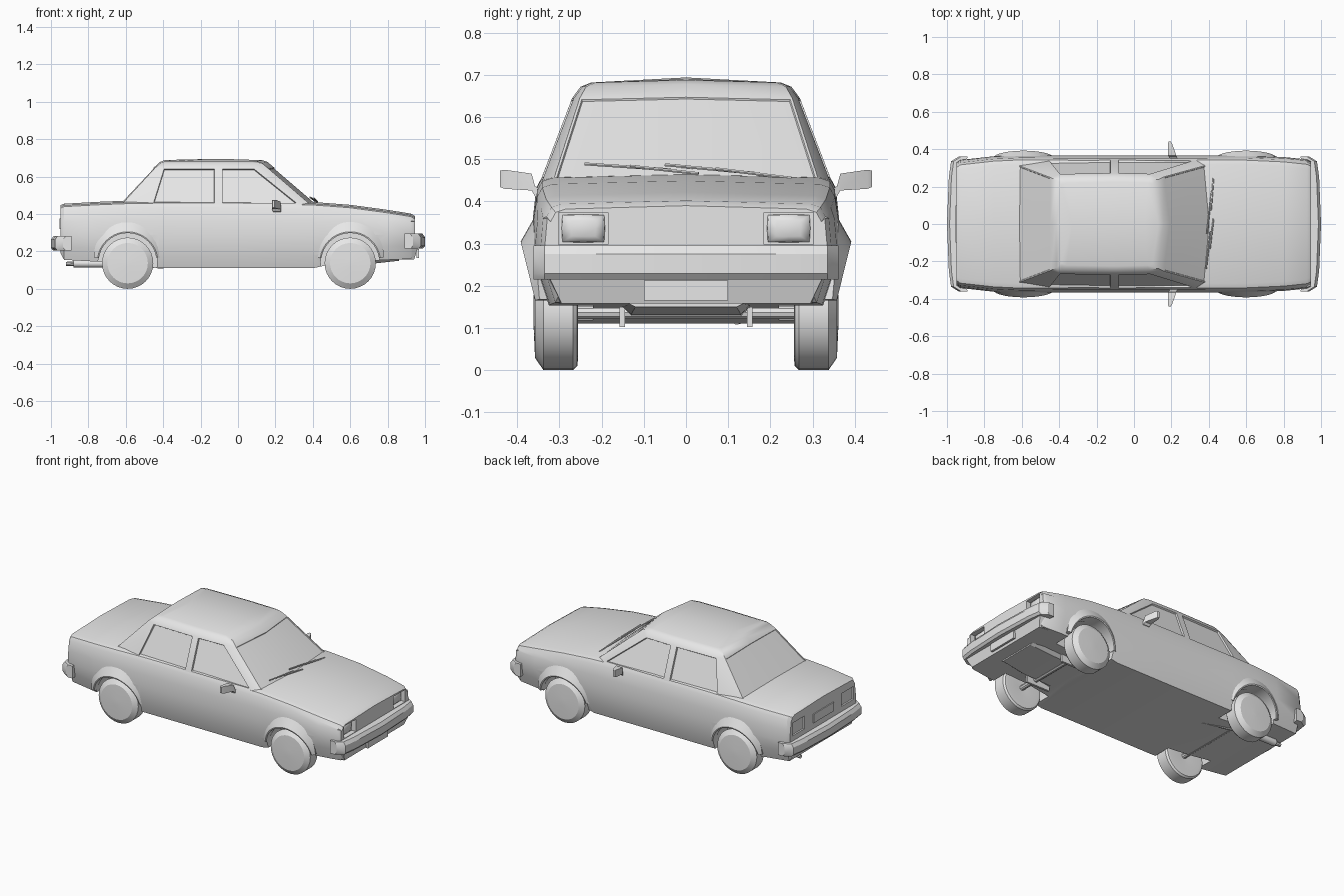
import bpy, bmesh, math
from mathutils import Vector

if "Cube" in bpy.data.objects:
    bpy.data.objects.remove(bpy.data.objects["Cube"])

grey = bpy.data.materials.new("plain_grey")
grey.diffuse_color = (0.8, 0.8, 0.8, 1)
grey.use_nodes = True
grey.node_tree.nodes["Principled BSDF"].inputs["Base Color"].default_value = grey.diffuse_color


def finish(name, bm, angle=32):
    me = bpy.data.meshes.new(name)
    bmesh.ops.recalc_face_normals(bm, faces=bm.faces)
    bm.to_mesh(me)
    bm.free()
    ob = bpy.data.objects.new(name, me)
    bpy.context.collection.objects.link(ob)
    me.materials.append(grey)
    shade(ob, angle)
    return ob


def shade(ob, angle=32):
    bpy.ops.object.select_all(action='DESELECT')
    ob.select_set(True)
    bpy.context.view_layer.objects.active = ob
    bpy.ops.object.shade_smooth_by_angle(angle=math.radians(angle))


def rings(bm, rows):
    """Closed rings of points joined into a tube."""
    vs = [[bm.verts.new(p) for p in r] for r in rows]
    n = len(rows[0])
    fs = [[bm.faces.new((a[i], a[(i + 1) % n], b[(i + 1) % n], b[i])) for i in range(n)]
          for a, b in zip(vs, vs[1:])]
    return vs, fs


def loft(name, rows, angle=32):
    bm = bmesh.new()
    vs, _ = rings(bm, rows)
    bm.faces.new(vs[0])
    bm.faces.new(vs[-1])
    return finish(name, bm, angle)


def box(name, x0, x1, y0, y1, z0, z1):
    return loft(name, [[(x, y0, z0), (x, y1, z0), (x, y1, z1), (x, y0, z1)] for x in (x0, x1)])


def rod(name, a, b, r, n=10, r2=None):
    a, b = Vector(a), Vector(b)
    q = (b - a).to_track_quat('Z', 'Y')
    return loft(name, [[p + q @ Vector((s * math.cos(t * math.tau / n), s * math.sin(t * math.tau / n), 0))
                        for t in range(n)] for p, s in ((a, r), (b, r2 or r))])


# Lower body: x, bottom z, deck z, half width
stations = [(-.948, .19, .440, .328), (-.93, .155, .447, .342), (-.75, .145, .457, .362),
            (-.60, .125, .463, .369), (-.42, .11, .466, .367), (0, .11, .466, .366),
            (.40, .11, .456, .367), (.47, .125, .451, .367), (.60, .145, .441, .367),
            (.80, .155, .414, .358), (.925, .16, .394, .345), (.945, .18, .382, .335)]
rows = []
for x, zb, zt, w in stations:
    half = [(w - .035, zb), (w - .012, zb + .07), (w, .29), (w - .006, .36),
            (w - .014, zt - .03), (w - .026, zt - .008), (w - .05, zt)]
    rows.append([(x, 0, zb)] + [(x, y, z) for y, z in half] + [(x, 0, zt + .008)]
                + [(x, -y, z) for y, z in reversed(half)])
body = loft("body", rows)

# Wheel wells, lamp recesses
cutters = []
for s in (1, -1):
    for x in (-.59, .6):
        cutters.append(rod("well_cutter", (x, s * .22, .143), (x, s * .5, .143), .158, 40))
    y0, y1 = sorted((s * .185, s * .302))
    cutters.append(box("headlight_cutter", .915, 1.1, y0, y1, .298, .374))
    cutters.append(box("tail_light_cutter", -1.1, -.938, y0, y1, .315, .395))
for c in cutters:
    c.hide_render = True
    m = body.modifiers.new("cut", 'BOOLEAN')
    m.operation, m.solver, m.object = 'DIFFERENCE', 'EXACT', c
dg = bpy.context.evaluated_depsgraph_get()
cut = bpy.data.meshes.new_from_object(body.evaluated_get(dg))
body.modifiers.clear()
body.data = cut
for c in cutters:
    bpy.data.objects.remove(c)
shade(body)

# Cabin: z, side y, column x positions, rear and front corner y, rear and front centre x
levels = [(.420, .352, (-.65, -.47, -.12, -.09, .36, .43), .335, .325, -.65, .46),
          (.452, .344, (-.622, -.46, -.12, -.09, .33, .385), .315, .314, -.628, .415),
          (.645, .270, (-.445, -.40, -.12, -.09, .09, .16), .248, .252, -.447, .19),
          (.672, .250, (-.415, -.385, -.12, -.09, .085, .128), .235, .237, -.417, .158),
          (.682, .225, (-.39, -.36, -.12, -.09, .07, .10), .210, .215, -.392, .13)]
rows = []
for z, ys, xs, yr, yf, xr, xf in levels:
    yy = (yr, ys - .005, ys, ys, ys - .004, yf)
    side = list(zip(xs, yy))
    rows.append([(xr, 0, z + .006)] + [(x, y, z) for x, y in side] + [(xf, 0, z + .006)]
                + [(x, -y, z) for x, y in reversed(side)])
bm = bmesh.new()
vs, fs = rings(bm, rows)
top = vs[-1]
spine = [top[0]] + [bm.verts.new((x, 0, z)) for x, z in
                    ((-.33, .690), (-.16, .694), (-.06, .694), (.06, .690))] + [top[7]]
for j in range(5):
    bm.faces.new((top[j + 1], top[j + 2], spine[j + 1], spine[j]))
    bm.faces.new((top[13 - j], spine[j], spine[j + 1], top[12 - j]))
bmesh.ops.recalc_face_normals(bm, faces=bm.faces)
# Sunken glass: four side windows, windscreen, rear window
glass = fs[1]
for group, depth in (((2,), .010), ((4,), .010), ((9,), .010), ((11,), .010), ((6, 7), .004), ((13, 0), .003)):
    panes = [glass[i] for i in group]
    bmesh.ops.inset_region(bm, faces=panes, thickness=.006, use_even_offset=True)
    bmesh.ops.inset_region(bm, faces=panes, thickness=.002, depth=-depth, use_even_offset=True)
finish("cabin", bm)

# Bumpers: plan stations y, inner x, outer x
plan = [(.362, .890, .935), (.335, .895, .978), (.25, .92, .990), (0, .93, 1.0)]
plan += [(-y, a, b) for y, a, b in reversed(plan[:-1])]
for name, s, z0, z1 in (("front_bumper", 1, .215, .295), ("rear_bumper", -1, .205, .283)):
    loft(name, [[(s * a, y, z0), (s * (b - .012), y, z0), (s * b, y, z0 + .014),
                 (s * b, y, z1 - .02), (s * (b - .014), y, z1), (s * a, y, z1)] for y, a, b in plan])

# Front valance and number plates
loft("front_valance", [[(x, y, .222), (x, -y, .222), (x - .02, -y + .03, z), (x - .02, y - .03, z)]
                       for x, y, z in ((.88, .335, .158), (.962, .325, .158))])
box("front_plate", .955, .968, -.10, .10, .165, .212)
box("rear_plate", -.954, -.945, -.10, .10, .32, .375)


def wheel(name, x, s):
    prof = [(.02, .265), (.11, .256), (.128, .258), (.137, .268), (.137, .338), (.108, .358), (.02, .362)]
    n = 32
    loft(name, [[(x + r * math.cos(i * math.tau / n), s * y, .137 + r * math.sin(i * math.tau / n))
                 for i in range(n)] for r, y in prof])


def arch(name, x, s):
    """Flared lip over a wheel well."""
    rows = []
    for i in range(19):
        t = math.radians(8 + 164 * i / 18)
        k = math.sin(t)
        ring = [(.155, .325), (.155, .350 + .040 * k), (.162, .352 + .040 * k),
                (.175 + .04 * k, .345 + .017 * k), (.175, .325)]
        rows.append([(x + r * math.cos(t), s * y, .143 + r * k) for r, y in ring])
    loft(name, rows)


for s, side in ((1, "left"), (-1, "right")):
    for x, end in ((-.59, "rear"), (.6, "front")):
        wheel(f"{end}_{side}_wheel", x, s)
        arch(f"{end}_{side}_wheel_arch", x, s)
    # Headlight lens, gently domed
    loft(f"{side}_headlight", [[(x, s * (.2435 + a * h), .336 + b * h * .65)
                                for a, b in ((-1, -1), (0, -1.04), (1, -1), (1.04, 0), (1, 1), (0, 1.04), (-1, 1), (-1.04, 0))]
                               for x, h in ((.912, .050), (.922, .048), (.930, .028))], 60)
    # Door mirror
    loft(f"{side}_mirror", [[(x0, s * y, z0), (x1, s * y, z0), (x1, s * y, z1), (x0, s * y, z1)]
                            for y, x0, x1, z0, z1 in ((.335, .195, .235, .405, .425), (.358, .188, .230, .412, .436),
                                                      (.366, .182, .226, .426, .466), (.430, .182, .204, .430, .475),
                                                      (.441, .184, .196, .434, .473))])
    # Front suspension strut
    y0, y1 = sorted((s * .145, s * .158))
    box(f"{side}_suspension_arm", .50, .66, y0, y1, .102, .16)

# Wipers: blade and arm
for i, (tip, end, pivot) in enumerate((((.385, -.24, .489), (.402, .03, .468), (.425, .03, .466)),
                                       ((.390, -.05, .487), (.408, .25, .456), (.425, .25, .455)))):
    rod(f"wiper_blade_{i + 1}", tip, Vector(tip).lerp(Vector(end), .75) + Vector((.012, 0, .002)), .004, 6)
    rod(f"wiper_arm_{i + 1}", Vector(tip).lerp(Vector(end), .4) + Vector((.014, 0, .003)), pivot, .004, 6)

# Underside: sump, axles, exhaust
loft("sump", [[(x, -y, z), (x, y, z), (x, y + .05, .175), (x, -y - .05, .175)]
              for x, y, z in ((.48, .13, .125), (.70, .13, .132), (.86, .12, .15))])
for x, end in ((-.59, "rear"), (.6, "front")):
    rod(f"{end}_axle", (x, -.27, .137), (x, .27, .137), .016)
rod("exhaust_silencer", (-.72, .18, .135), (-.88, .18, .135), .021, 12)
rod("exhaust_tip", (-.87, .18, .135), (-.92, .18, .133), .012, 10)
rod("exhaust_pipe", (-.73, .18, .135), (-.40, .12, .12), .012, 10)
